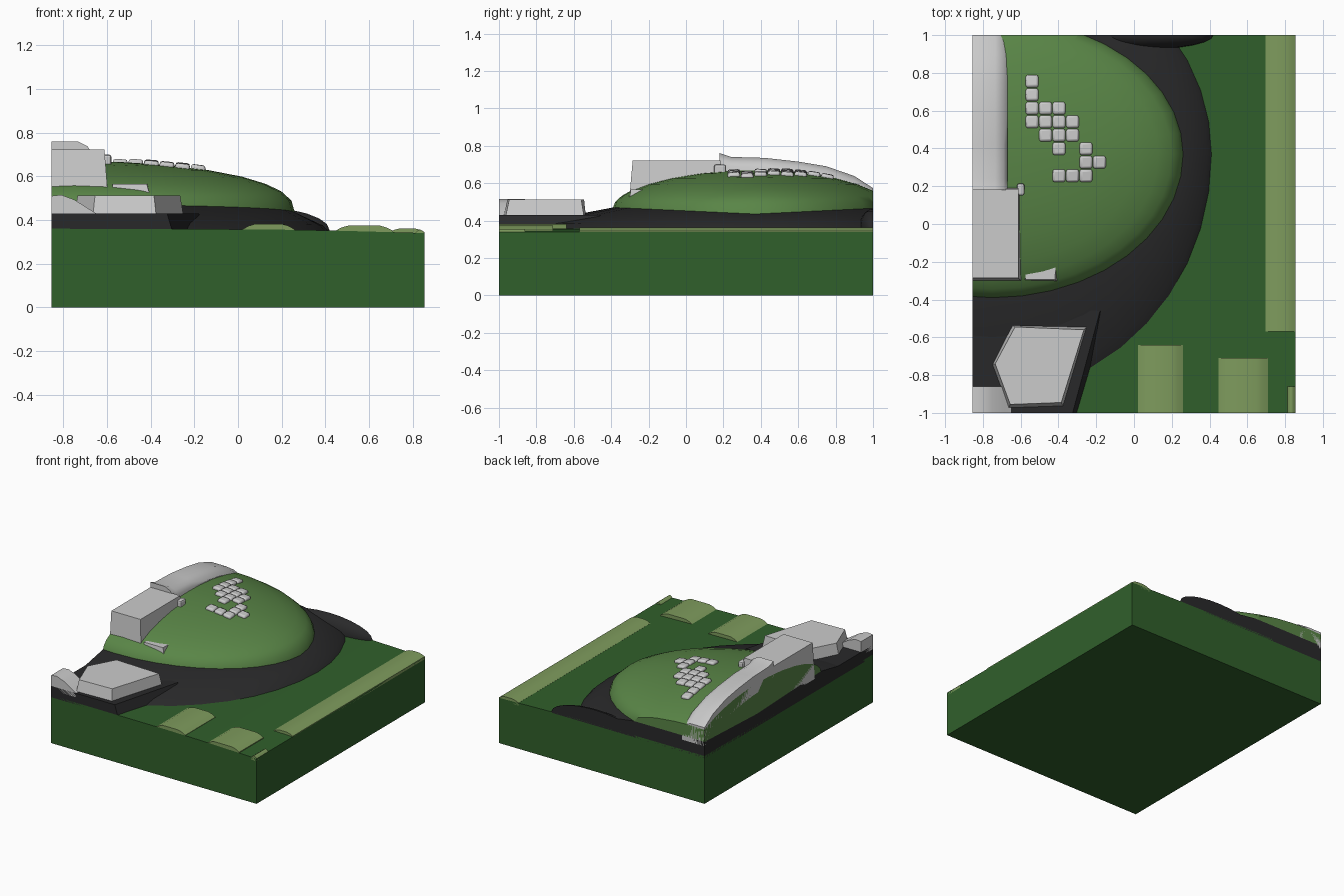
import bpy, bmesh
from math import sin, cos, pi, sqrt, atan
from mathutils import Vector

if "Cube" in bpy.data.objects:
    bpy.data.objects.remove(bpy.data.objects["Cube"])

X0, CX, CY = -0.855, -0.75, 0.37


def material(name, rgb):
    m = bpy.data.materials.new(name)
    m.diffuse_color = (*rgb, 1)
    m.use_nodes = True
    m.node_tree.nodes["Principled BSDF"].inputs["Base Color"].default_value = m.diffuse_color
    return m


DARK_GREEN = material("dark_green", (0.03, 0.115, 0.024))
GREEN = material("green", (0.10, 0.235, 0.062))
LIGHT = material("light_green", (0.21, 0.33, 0.11))
BLACK = material("charcoal", (0.022, 0.022, 0.023))


def finish(name, bm, mat=None, smooth=False, bevel=0):
    bmesh.ops.recalc_face_normals(bm, faces=bm.faces[:])
    me = bpy.data.meshes.new(name)
    bm.to_mesh(me)
    bm.free()
    ob = bpy.data.objects.new(name, me)
    bpy.context.collection.objects.link(ob)
    if mat:
        me.materials.append(mat)
    if bevel:
        b = ob.modifiers.new("bevel", 'BEVEL')
        b.width, b.segments = bevel, 2
    if smooth:
        bpy.ops.object.select_all(action='DESELECT')
        bpy.context.view_layer.objects.active = ob
        ob.select_set(True)
        bpy.ops.object.shade_smooth_by_angle(angle=0.6)
    return ob


def loft(name, rings, mat=None, smooth=False, clip=False, bevel=0):
    """Skin equal-length rings of points and cap both ends."""
    bm = bmesh.new()
    vs = [[bm.verts.new(p) for p in r] for r in rings]
    n = len(rings[0])
    for a, b in zip(vs, vs[1:]):
        for i in range(n):
            j = (i + 1) % n
            bm.faces.new((a[i], a[j], b[j], b[i]))
    bm.faces.new(vs[0])
    bm.faces.new(vs[-1])
    if clip:  # trim to the base footprint and close the cut
        for co, no in (((X0, 0, 0), (-1, 0, 0)), ((0, 1, 0), (0, 1, 0))):
            r = bmesh.ops.bisect_plane(bm, geom=bm.verts[:] + bm.edges[:] + bm.faces[:],
                                       dist=1e-5, plane_co=co, plane_no=no, clear_outer=True)
            cut = [e for e in r["geom_cut"] if isinstance(e, bmesh.types.BMEdge)]
            bmesh.ops.edgeloop_fill(bm, edges=cut)
    return finish(name, bm, mat, smooth, bevel)


def prism(name, bottom, top, z0, z1, mat=None, bevel=0):
    return loft(name, [[(x, y, z0) for x, y in bottom], [(x, y, z1) for x, y in top]], mat, bevel=bevel)


def extrude_y(name, profile, y0, y1, mat=None, smooth=False):
    return loft(name, [[(x, y, z) for x, z in profile] for y in (y0, y1)], mat, smooth)


# Hill shape: flattened dome on an elliptical outline
def ry_in(s):
    return 0.72 if s > 0 else 0.76


def rim_z(s):
    return 0.435 + 0.035 * abs(s)


def hill_z(r, s):
    zb = rim_z(s)
    return zb + (0.67 - zb) * max(0, 1 - r * r) ** (0.42 + 0.13 * abs(s))


def hill_at(x, y):
    u = (x - CX) / 1.01
    v = (y - CY) / ry_in(y - CY)
    r = sqrt(u * u + v * v)
    return hill_z(r, v / r)


ANG = [2 * pi * i / 40 for i in range(40)]


def inner(r, z_of):
    return [(CX + 1.01 * r * cos(a), CY + ry_in(sin(a)) * r * sin(a), z_of(sin(a))) for a in ANG]


def skirt(t, f, z=None):
    pts = []
    for a in ANG:
        s = sin(a)
        ri, ro = ry_in(s), (1.10 if s > 0 else 1.28)
        zz = z if z is not None else 0.352 + f * (rim_z(s) - 0.352)
        pts.append((CX + (1.01 + 0.15 * t) * cos(a), CY + (ri + (ro - ri) * t) * s, zz))
    return pts


# Ground block
extrude_y("base_block", [(X0, 0), (0.855, 0), (0.855, 0.34), (0.41, 0.352), (0.1, 0.357), (X0, 0.36)],
          -1, 1, DARK_GREEN)

# Dark bank around the hill, then the hill itself
loft("bank", [inner(0.02, lambda s: 0.44), inner(1, rim_z), skirt(0.45, 0.62), skirt(0.85, 0.28),
              skirt(1, 0), skirt(1, 0, 0.342)], BLACK, True, True)
loft("hill", [inner(0.02, lambda s: 0.44), inner(1, rim_z)] +
     [inner(r, lambda s, r=r: hill_z(r, s)) for r in (0.985, 0.94, 0.87, 0.76, 0.6, 0.4, 0.2, 0.02)],
     GREEN, True, True)

# Low ridge at the back edge
bm = bmesh.new()
bmesh.ops.create_uvsphere(bm, u_segments=24, v_segments=12, radius=1)
for v in bm.verts:
    v.co = Vector((0.06 + 0.36 * v.co.x, 1 + 0.075 * v.co.y, 0.352 + 0.11 * v.co.z))
for co, no in (((0, 1, 0), (0, 1, 0)), ((0, 0, 0.345), (0, 0, -1))):
    r = bmesh.ops.bisect_plane(bm, geom=bm.verts[:] + bm.edges[:] + bm.faces[:], dist=1e-5,
                               plane_co=co, plane_no=no, clear_outer=True)
    bmesh.ops.edgeloop_fill(bm, edges=[e for e in r["geom_cut"] if isinstance(e, bmesh.types.BMEdge)])
finish("back_ridge", bm, BLACK, True)

# Dark terrace and pentagonal rock at the front left
prism("terrace", [(X0, -0.5), (-0.4, -0.45), (-0.14, -0.46), (-0.30, -1), (X0, -1)],
      [(X0, -0.5), (-0.4, -0.45), (-0.18, -0.46), (-0.325, -1), (X0, -1)], 0.345, 0.43, BLACK)
prism("pentagon_rock", [(-0.645, -0.535), (-0.25, -0.545), (-0.375, -0.965), (-0.665, -0.975), (-0.75, -0.745)],
      [(-0.63, -0.545), (-0.265, -0.56), (-0.385, -0.945), (-0.655, -0.955), (-0.735, -0.74)], 0.42, 0.513)
extrude_y("corner_boulder", [(X0, 0.4), (X0, 0.51), (-0.81, 0.515), (-0.75, 0.493), (-0.69, 0.455),
                             (-0.65, 0.43), (-0.65, 0.4)], -1, -0.86, None, True)

# Big block and curved rampart along the left edge
prism("big_block", [(X0, -0.31), (-0.59, -0.31), (-0.59, 0.21), (X0, 0.21)],
      [(X0, -0.285), (-0.612, -0.285), (-0.612, 0.185), (X0, 0.185)], 0.44, 0.722)
rampart = [(0.18, 0.76), (0.24, 0.74), (0.42, 0.735), (0.6, 0.715), (0.75, 0.69), (0.9, 0.638), (1, 0.573)]
section = [(X0, 0), (-0.735, 0), (-0.69, 0.022), (-0.67, 0.05), (-0.668, 0.14), (X0, 0.14)]
loft("rampart", [[(x, y, z - d) for x, d in section] for y, z in rampart], None, True)

# Small wedge and stone beside the block
prism("wedge_stone", [(-0.58, -0.305), (-0.40, -0.305), (-0.41, -0.21), (-0.58, -0.255)],
      [(-0.575, -0.295), (-0.418, -0.295), (-0.415, -0.215), (-0.575, -0.265)], 0.5, 0.565)
prism("small_stone", *[[(-0.62, 0.15), (-0.58, 0.15), (-0.58, 0.215), (-0.62, 0.215)]] * 2, 0.64, 0.7, bevel=0.012)

# Paving stones on the hill: row -> occupied columns
rows = [(0,), (0,), (0, 1, 2), (0, 1, 2, 3), (1, 2, 3), (2, 4), (4, 5), (2, 3, 4)]
for i, cols in enumerate(rows):
    for c in cols:
        x, y, e = -0.54 + 0.0713 * c, 0.755 - 0.0713 * i, 0.01
        bm = bmesh.new()
        bmesh.ops.create_cube(bm, size=1)
        for v in bm.verts:
            v.co = Vector((v.co.x * 0.067, v.co.y * 0.067, v.co.z * 0.04))
        ob = finish("paving_stone", bm, None, True, 0.012)
        ob.location = (x, y, hill_at(x, y) - 0.002)
        ob.rotation_euler = (atan((hill_at(x, y + e) - hill_at(x, y - e)) / (2 * e)),
                             -atan((hill_at(x + e, y) - hill_at(x - e, y)) / (2 * e)), 0)


# Pale raised fields: gently crowned strips
def field(name, x0, x1, y0, y1, z, top, w=0.06):
    extrude_y(name, [(x0, z - 0.02), (x0, z), (x0 + w * 0.5, z + (top - z) * 0.65), (x0 + w, top),
                     (x1 - w, top), (x1 - w * 0.5, z + (top - z) * 0.65), (x1, z), (x1, z - 0.02)],
              y0, y1, LIGHT, True)


field("side_field", 0.695, 0.855, -0.57, 1, 0.345, 0.362, 0.05)
field("front_field_left", 0.02, 0.26, -1, -0.64, 0.357, 0.382)
field("front_field_right", 0.445, 0.71, -1, -0.71, 0.35, 0.374)
field("corner_field", 0.812, 0.855, -1, -0.86, 0.34, 0.356, 0.02)
